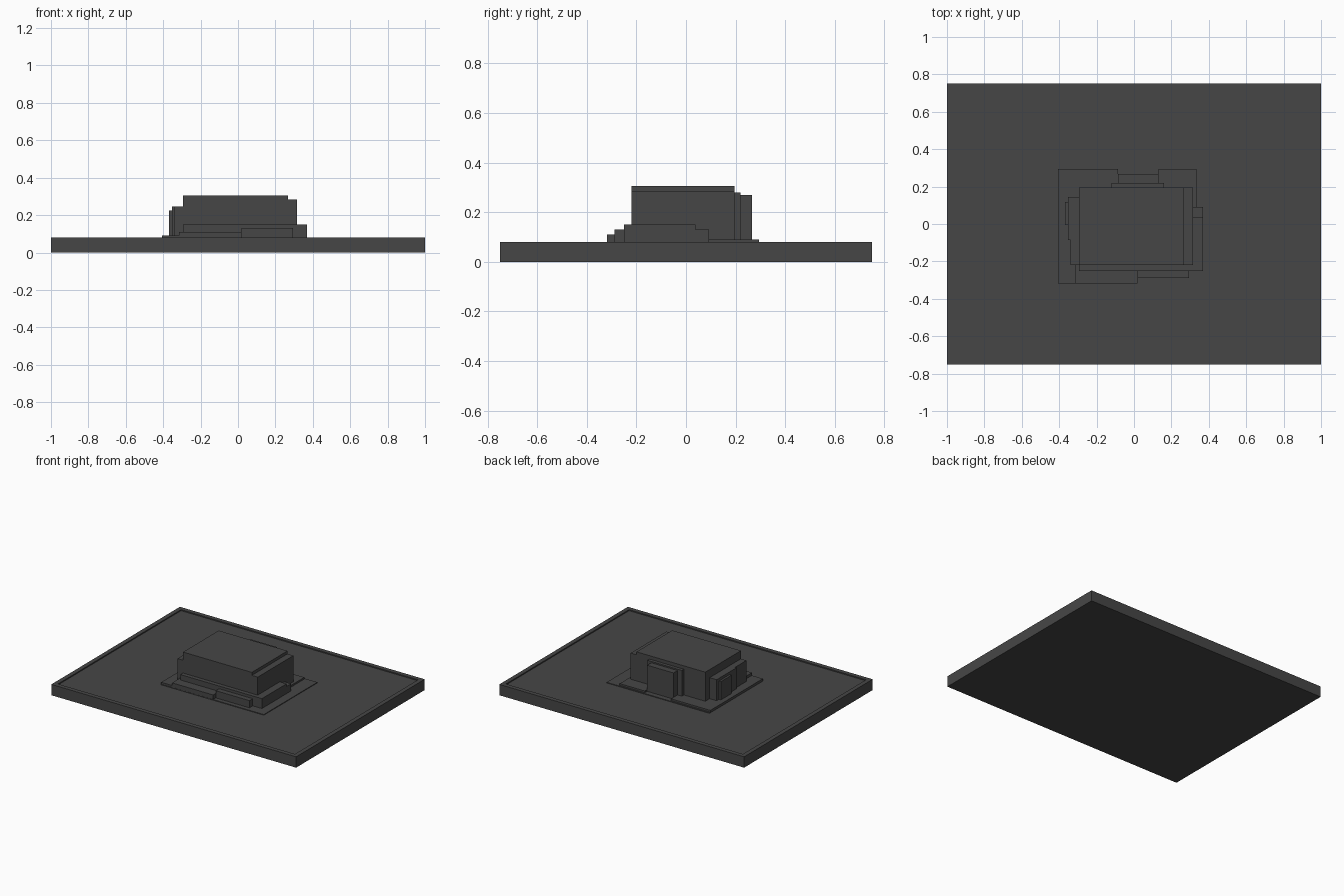
import bpy
import bmesh

if "Cube" in bpy.data.objects:
    bpy.data.objects.remove(bpy.data.objects["Cube"])

# One dark grey for the whole model
grey = bpy.data.materials.new("dark grey")
grey.diffuse_color = (0.062, 0.062, 0.062, 1)
grey.use_nodes = True
grey.node_tree.nodes["Principled BSDF"].inputs["Base Color"].default_value = grey.diffuse_color


def finish(name, bm):
    me = bpy.data.meshes.new(name)
    bm.to_mesh(me)
    bm.free()
    me.materials.append(grey)
    ob = bpy.data.objects.new(name, me)
    bpy.context.collection.objects.link(ob)
    return ob


def make_box(x0, x1, y0, y1, z0, z1):
    bm = bmesh.new()
    bmesh.ops.create_cube(bm, size=1)
    for v in bm.verts:
        v.co = (x1 if v.co.x > 0 else x0,
                y1 if v.co.y > 0 else y0,
                z1 if v.co.z > 0 else z0)
    return bm


# Site slab with a shallow recess inside a narrow rim
bm = make_box(-1, 1, -0.75, 0.75, 0, 0.08)
bm.faces.ensure_lookup_table()
top = max(bm.faces, key=lambda f: f.calc_center_median().z)
bmesh.ops.inset_region(bm, faces=[top], thickness=0.045)
ring = bmesh.ops.extrude_face_region(bm, geom=[top])
floor = [v for v in ring["geom"] if isinstance(v, bmesh.types.BMVert)]
bmesh.ops.translate(bm, verts=floor, vec=(0, 0, -0.008))
if top.is_valid:
    bmesh.ops.delete(bm, geom=[top], context="FACES")
bmesh.ops.recalc_face_normals(bm, faces=bm.faces[:])
finish("site_slab", bm)

# Building masses and terraces: x0, x1, y0, y1, top height
Z = 0.07
parts = {
    "ground_plate": (-0.405, 0.435, -0.32, 0.305, 0.077),
    "left_paving": (-0.405, -0.085, -0.318, 0.295, 0.09),
    "rear_right_paving": (0.13, 0.335, 0.08, 0.295, 0.09),
    "main_block": (-0.295, 0.267, -0.22, 0.196, 0.305),
    "right_block": (0.26, 0.315, -0.22, 0.196, 0.283),
    "rear_bay": (-0.12, 0.16, 0.19, 0.22, 0.28),
    "rear_bay_front": (-0.085, 0.13, 0.21, 0.267, 0.27),
    "left_wing": (-0.34, -0.29, -0.22, -0.08, 0.245),
    "left_bay": (-0.352, -0.29, -0.086, 0.145, 0.245),
    "left_bay_front": (-0.368, -0.34, -0.005, 0.118, 0.225),
    "front_terrace": (-0.295, 0.37, -0.25, 0.038, 0.15),
    "right_step": (0.31, 0.37, 0.03, 0.092, 0.13),
    "front_right_step": (0.02, 0.295, -0.288, -0.24, 0.13),
    "front_left_step": (-0.315, 0.02, -0.319, -0.21, 0.11),
}
for name, (x0, x1, y0, y1, z1) in parts.items():
    finish(name, make_box(x0, x1, y0, y1, Z, z1))
